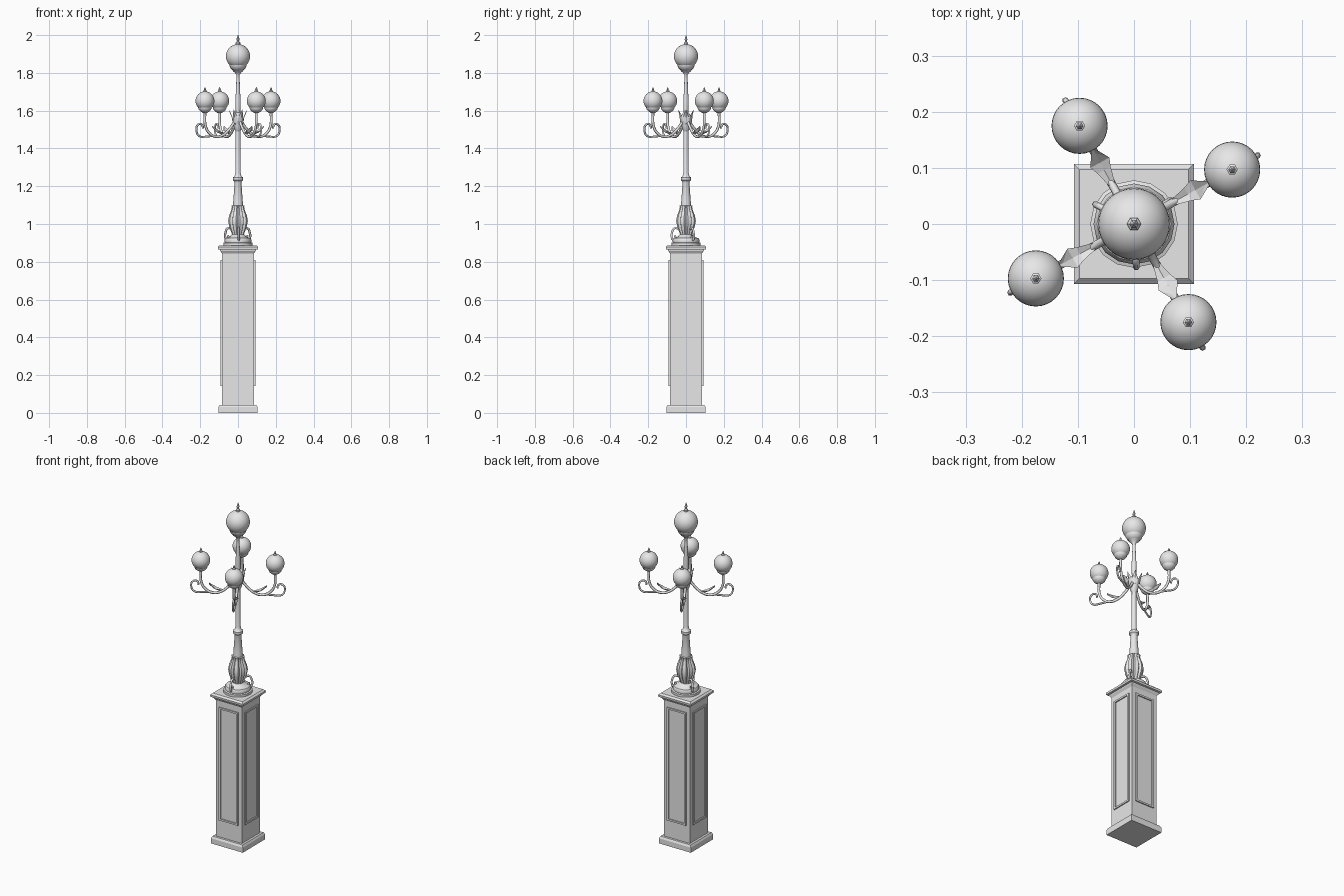
import bpy, bmesh, math
from mathutils import Vector

if "Cube" in bpy.data.objects:
    bpy.data.objects.remove(bpy.data.objects["Cube"])

metal = bpy.data.materials.new("light_grey")
metal.diffuse_color = (0.8, 0.8, 0.8, 1)
metal.use_nodes = True
metal.node_tree.nodes["Principled BSDF"].inputs["Base Color"].default_value = metal.diffuse_color


def add(name, bm, smooth=True, angle=40):
    bmesh.ops.recalc_face_normals(bm, faces=bm.faces)
    mesh = bpy.data.meshes.new(name)
    bm.to_mesh(mesh)
    bm.free()
    mesh.materials.append(metal)
    ob = bpy.data.objects.new(name, mesh)
    bpy.context.collection.objects.link(ob)
    if smooth:
        bpy.ops.object.select_all(action='DESELECT')
        ob.select_set(True)
        bpy.context.view_layer.objects.active = ob
        bpy.ops.object.shade_smooth_by_angle(angle=math.radians(angle))
    return ob


def loft(name, profile, sides, centre=(0, 0), start=0.0, flute=0.0, smooth=True):
    """Stack (radius, z) rings; flute pulls every other pair of points inward."""
    bm = bmesh.new()
    rings = []
    for r, z in profile:
        ring = []
        for i in range(sides):
            a = start + 2 * math.pi * i / sides
            k = r * (1 - flute * (i % 4 == 0))
            ring.append(bm.verts.new((centre[0] + k * math.cos(a), centre[1] + k * math.sin(a), z)))
        rings.append(ring)
    for lo, hi in zip(rings, rings[1:]):
        for i in range(sides):
            j = (i + 1) % sides
            bm.faces.new((lo[i], lo[j], hi[j], hi[i]))
    bm.faces.new(rings[0][::-1])
    bm.faces.new(rings[-1])
    return add(name, bm, smooth)


def square(name, profile):
    """Square stack of (half width, z)."""
    return loft(name, [(h * math.sqrt(2), z) for h, z in profile], 4, start=math.pi / 4, smooth=False)


def box(name, lo, hi, turn=0):
    bm = bmesh.new()
    bmesh.ops.create_cube(bm, size=1)
    for v in bm.verts:
        v.co = [(lo[k] + hi[k]) / 2 + v.co[k] * (hi[k] - lo[k]) for k in range(3)]
    ob = add(name, bm, False)
    ob.rotation_euler.z = turn
    return ob


def tube(name, points, radius, angle):
    """Smooth tube through (distance, z) points, in the upright plane at the angle."""
    curve = bpy.data.curves.new(name, 'CURVE')
    curve.dimensions = '3D'
    curve.bevel_depth = radius
    curve.bevel_resolution = 1
    curve.resolution_u = 4
    curve.use_fill_caps = True
    sp = curve.splines.new('BEZIER')
    sp.bezier_points.add(len(points) - 1)
    for bp, (d, z) in zip(sp.bezier_points, points):
        bp.co = (d, 0, z)
        bp.handle_left_type = bp.handle_right_type = 'AUTO'
    curve.materials.append(metal)
    ob = bpy.data.objects.new(name, curve)
    ob.rotation_euler.z = angle
    bpy.context.collection.objects.link(ob)
    return ob


def leaf(name, spine, width, angle):
    """Creased pointed leaf along (distance, z, width factor) points."""
    bm = bmesh.new()
    rows = []
    for d, z, w in spine:
        rows.append([bm.verts.new(p) for p in ((d, -w * width, z + 0.004), (d, 0, z),
                                               (d, w * width, z + 0.004), (d, 0, z - 0.006))])
    for a, b in zip(rows, rows[1:]):
        for i in range(4):
            j = (i + 1) % 4
            bm.faces.new((a[i], a[j], b[j], b[i]))
    bm.faces.new(rows[0])
    bm.faces.new(rows[-1])
    add(name, bm, False).rotation_euler.z = angle


def lamp(name, centre, z, r, tip):
    """Globe with a holder cup below and a six-sided finial above."""
    bm = bmesh.new()
    bmesh.ops.create_uvsphere(bm, u_segments=32, v_segments=16, radius=r)
    bmesh.ops.translate(bm, verts=bm.verts, vec=Vector((centre[0], centre[1], z)))
    add(name + "_globe", bm)
    loft(name + "_cup", [(0.2 * r, z - 1.3 * r), (0.5 * r, z - 1.1 * r), (0.62 * r, z - 0.98 * r),
                         (0.7 * r, z - 0.82 * r), (0.72 * r, z - 0.72 * r)], 16, centre)
    h = tip - z - r
    loft(name + "_finial", [(0.2 * r, z + 0.97 * r), (0.2 * r, z + r + 0.15 * h), (0.09 * r, z + r + 0.3 * h),
                            (0.13 * r, z + r + 0.55 * h), (0.02 * r, tip)], 6, centre, smooth=False)


# Square pedestal
square("plinth", [(0.104, 0), (0.104, 0.03), (0.098, 0.042), (0.086, 0.042)])
square("pedestal_shaft", [(0.085, 0.04), (0.085, 0.86)])
square("pedestal_cap", [(0.085, 0.845), (0.094, 0.858), (0.095, 0.864), (0.106, 0.866),
                        (0.107, 0.878), (0.097, 0.887)])

# Raised frame on each pedestal side
for k in range(4):
    t = k * math.pi / 2
    for s in (-1, 1):
        x = sorted((s * 0.050, s * 0.062))
        box("panel_stile", (x[0], -0.092, 0.143), (x[1], -0.084, 0.81), t)
    for z in (0.143, 0.80):
        box("panel_rail", (-0.05, -0.0915, z), (0.05, -0.084, z + 0.01), t)

# Round foot of the post
loft("post_foot", [(0.078, 0.885), (0.078, 0.9), (0.07, 0.903), (0.072, 0.915), (0.066, 0.925),
                   (0.045, 0.932), (0.032, 0.945)], 16)

# Fluted vase
loft("fluted_vase", [(0.028, 0.93), (0.034, 0.95), (0.047, 0.985), (0.053, 1.015), (0.048, 1.045),
                     (0.036, 1.075), (0.033, 1.09), (0.036, 1.097), (0.026, 1.099)], 32, flute=0.2)

# Scrolls around the vase
for k in range(3):
    tube("foot_scroll", [(0.042, 0.975), (0.06, 0.978), (0.074, 0.955), (0.076, 0.93), (0.066, 0.915),
                         (0.056, 0.925), (0.06, 0.94)], 0.006, math.radians(33 + 120 * k))

# Post with its collar
loft("post", [(0.027, 1.09), (0.025, 1.12), (0.018, 1.22), (0.02, 1.226), (0.027, 1.232), (0.027, 1.246),
              (0.018, 1.254), (0.014, 1.27), (0.012, 1.52), (0.012, 1.6), (0.014, 1.66), (0.011, 1.7),
              (0.009, 1.76), (0.009, 1.79), (0.018, 1.802), (0.03, 1.812)], 16)

# Leafy hub where the arms meet
loft("hub", [(0.012, 1.49), (0.02, 1.505), (0.026, 1.53), (0.03, 1.565), (0.018, 1.585), (0.012, 1.59)], 16)
for k in range(6):
    leaf("hub_leaf", [(0.016, 1.505, 0.5), (0.028, 1.54, 1), (0.033, 1.57, 0.8), (0.046, 1.602, 0.05)],
         0.015, math.radians(60 * k))

# Four arms with scroll, leaf and lamp
for k in range(4):
    a = math.radians(29 + 90 * k)
    tube("arm", [(0.015, 1.55), (0.05, 1.505), (0.09, 1.472), (0.13, 1.462), (0.17, 1.478),
                 (0.197, 1.52), (0.2, 1.6)], 0.0075, a)
    tube("arm_scroll", [(0.15, 1.466), (0.19, 1.463), (0.235, 1.466), (0.252, 1.497), (0.242, 1.526),
                        (0.218, 1.526), (0.212, 1.506)], 0.0055, a)
    leaf("arm_leaf", [(0.08, 1.478, 0.3), (0.11, 1.484, 0.7), (0.125, 1.49, 1), (0.155, 1.515, 0.1)], 0.019, a)
    lamp("side_lamp", (0.2 * math.cos(a), 0.2 * math.sin(a)), 1.652, 0.05, 1.724)

# Top lamp
lamp("top_lamp", (0, 0), 1.888, 0.064, 2.0)
